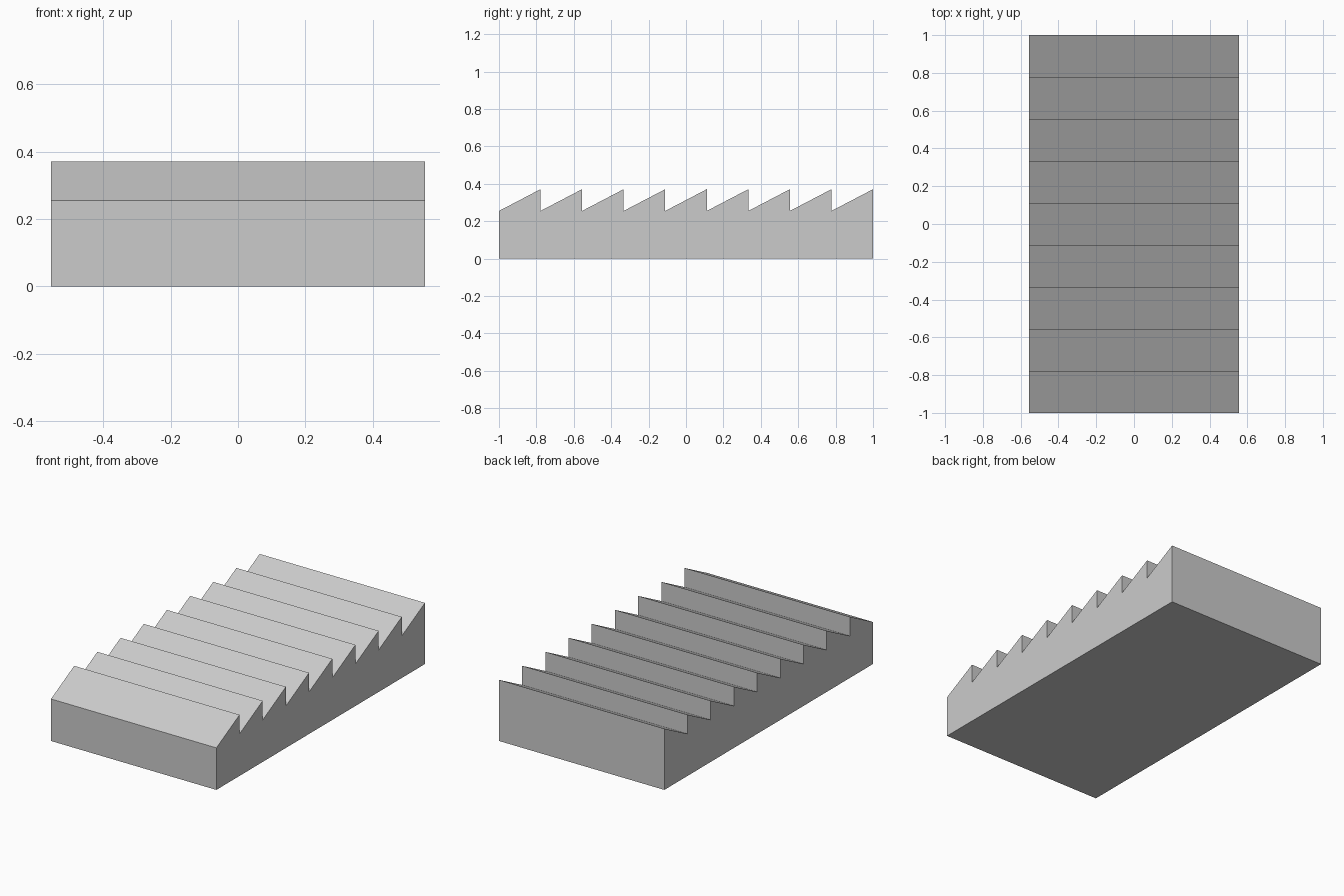
import bpy
import bmesh

if "Cube" in bpy.data.objects:
    bpy.data.objects.remove(bpy.data.objects["Cube"], do_unlink=True)

HALF_WIDTH, HALF_LENGTH = 0.555, 1.0
VALLEY, PEAK = 0.255, 0.371
TEETH = 9


def make_material(name, colour):
    mat = bpy.data.materials.new(name)
    mat.use_nodes = True
    mat.diffuse_color = colour
    mat.node_tree.nodes["Principled BSDF"].inputs["Base Color"].default_value = colour
    return mat


# Side profile: flat bottom, then a ramp and a vertical drop for every tooth
pitch = 2 * HALF_LENGTH / TEETH
profile = [(HALF_LENGTH, 0), (-HALF_LENGTH, 0)]
for i in range(TEETH):
    start = -HALF_LENGTH + i * pitch
    profile += [(start, VALLEY), (start + pitch, PEAK)]

# Extrude the profile across the width
bm = bmesh.new()
side = bm.faces.new([bm.verts.new((-HALF_WIDTH, y, z)) for y, z in profile])
extruded = bmesh.ops.extrude_face_region(bm, geom=[side], use_keep_orig=True)
moved = [g for g in extruded["geom"] if isinstance(g, bmesh.types.BMVert)]
bmesh.ops.translate(bm, verts=moved, vec=(2 * HALF_WIDTH, 0, 0))
bmesh.ops.recalc_face_normals(bm, faces=bm.faces)

mesh = bpy.data.meshes.new("sawtooth_block")
bm.to_mesh(mesh)
bm.free()
mesh.materials.append(make_material("plain grey", (0.6, 0.6, 0.6, 1)))
block = bpy.data.objects.new("sawtooth_block", mesh)
bpy.context.collection.objects.link(block)
